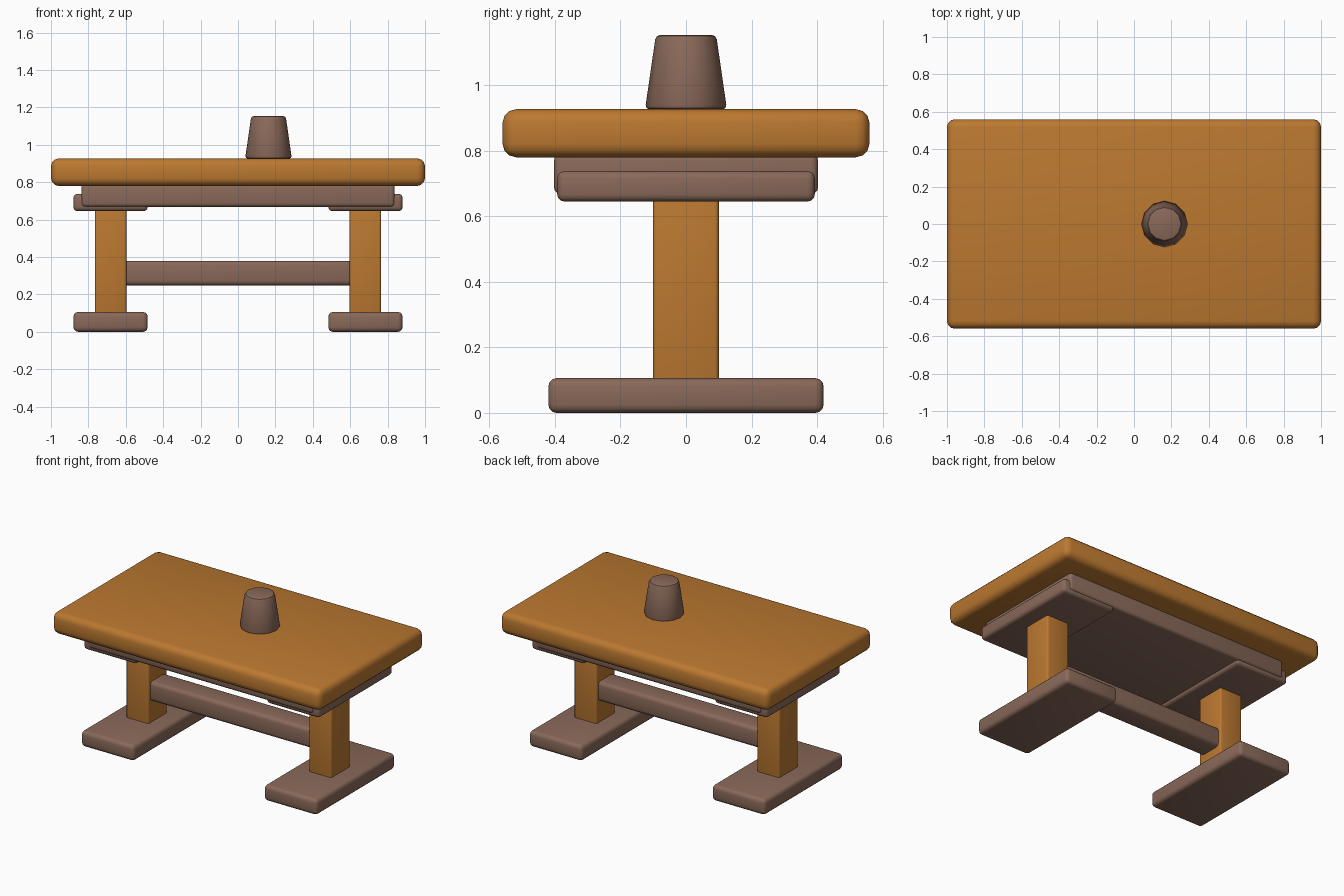
import bpy, bmesh, math

if "Cube" in bpy.data.objects:
    bpy.data.objects.remove(bpy.data.objects["Cube"])


def material(name, rgb):
    m = bpy.data.materials.new(name)
    m.diffuse_color = (*rgb, 1)
    m.use_nodes = True
    m.node_tree.nodes["Principled BSDF"].inputs["Base Color"].default_value = m.diffuse_color
    return m


OAK = material("golden wood", (0.50, 0.19, 0.03))
BROWN = material("dull brown wood", (0.25, 0.14, 0.10))


def finish(name, bm, mat, bevel, segments=3):
    """Turn a bmesh into a bevelled, smooth shaded object."""
    mesh = bpy.data.meshes.new(name)
    bm.to_mesh(mesh)
    bm.free()
    mesh.materials.append(mat)
    ob = bpy.data.objects.new(name, mesh)
    bpy.context.collection.objects.link(ob)
    mod = ob.modifiers.new("soft edges", 'BEVEL')
    mod.width = bevel
    mod.segments = segments
    mod.limit_method = 'ANGLE'
    mod.angle_limit = math.radians(40)
    bpy.ops.object.select_all(action='DESELECT')
    ob.select_set(True)
    bpy.context.view_layer.objects.active = ob
    bpy.ops.object.modifier_apply(modifier=mod.name)
    bpy.ops.object.shade_smooth_by_angle(angle=math.radians(35))
    return ob


def box(name, x, y, z, mat, bevel):
    """Box from (min, max) ranges."""
    bm = bmesh.new()
    bmesh.ops.create_cube(bm, size=1)
    for v in bm.verts:
        v.co = [r[0] if c < 0 else r[1] for c, r in zip(v.co, (x, y, z))]
    return finish(name, bm, mat, bevel)


# Tabletop and the frame beneath it
box("tabletop", (-1, 1), (-0.56, 0.56), (0.78, 0.927), OAK, 0.042)
box("under_frame", (-0.838, 0.838), (-0.403, 0.403), (0.668, 0.79), BROWN, 0.02)

# Trestle at each end: foot, post and top bearer
for side, s in (("left", -1), ("right", 1)):
    def span(a, b):
        return tuple(sorted((s * a, s * b)))
    box(side + "_foot", span(0.483, 0.88), (-0.42, 0.42), (0, 0.106), BROWN, 0.025)
    box(side + "_post", span(0.597, 0.765), (-0.1, 0.1), (0.08, 0.67), OAK, 0.012)
    box(side + "_bearer", span(0.483, 0.88), (-0.393, 0.393), (0.645, 0.738), BROWN, 0.022)

# Stretcher between the posts
box("stretcher", (-0.64, 0.64), (-0.08, 0.08), (0.248, 0.38), BROWN, 0.025)

# Tapered cup, upside down on the table
bm = bmesh.new()
bmesh.ops.create_cone(bm, cap_ends=True, segments=12, radius1=0.125,
                      radius2=0.092, depth=0.228)
for v in bm.verts:
    v.co.x += 0.163
    v.co.z += 1.04
finish("cup", bm, BROWN, 0.014, 2)
